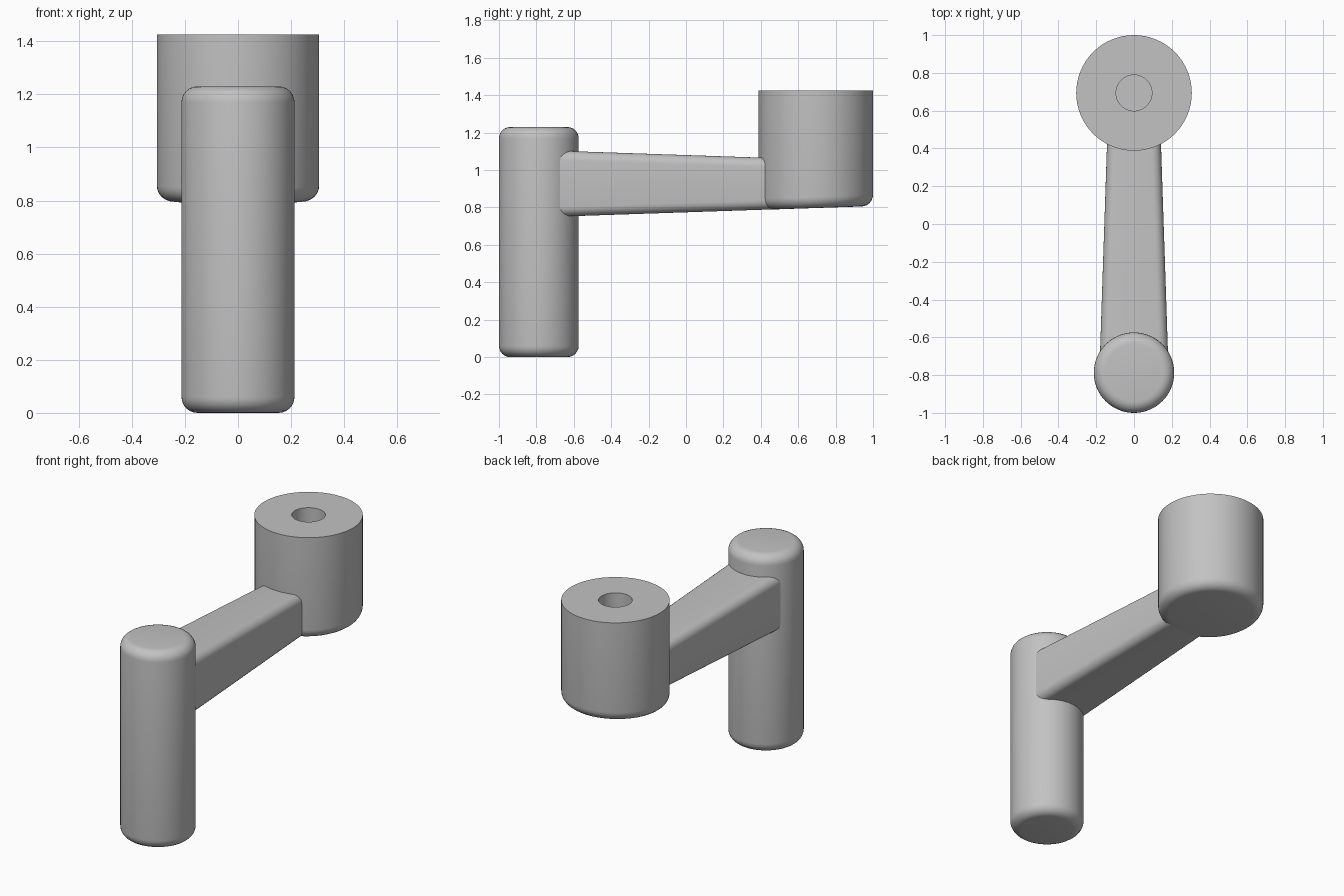
import bpy, bmesh, math
from mathutils import Vector

cube = bpy.data.objects.get("Cube")
if cube:
    bpy.data.objects.remove(cube)

grey = bpy.data.materials.new("plain_grey")
grey.use_nodes = True
colour = (0.54, 0.54, 0.54, 1)
grey.diffuse_color = colour
grey.node_tree.nodes["Principled BSDF"].inputs["Base Color"].default_value = colour


def finish(name, bm, location=(0, 0, 0)):
    bmesh.ops.recalc_face_normals(bm, faces=bm.faces)
    mesh = bpy.data.meshes.new(name)
    bm.to_mesh(mesh)
    bm.free()
    obj = bpy.data.objects.new(name, mesh)
    bpy.context.collection.objects.link(obj)
    obj.location = location
    mesh.materials.append(grey)
    bpy.ops.object.select_all(action="DESELECT")
    bpy.context.view_layer.objects.active = obj
    obj.select_set(True)
    bpy.ops.object.shade_smooth_by_angle(angle=math.radians(35))
    return obj


def fillet(radius, z, r, start, steps=6):
    """Quarter-round profile points about (radius, z), from angle start upwards."""
    angles = [start + math.pi / 2 * i / steps for i in range(steps + 1)]
    return [(radius + r * math.cos(a), z + r * math.sin(a)) for a in angles]


def lathe(profile, sides=64):
    bm = bmesh.new()
    verts = [bm.verts.new((r, 0, z)) for r, z in profile]
    edges = [bm.edges.new(pair) for pair in zip(verts, verts[1:])]
    bmesh.ops.spin(bm, geom=verts + edges, cent=(0, 0, 0), axis=(0, 0, 1),
                   angle=math.tau, steps=sides, use_duplicate=False)
    bmesh.ops.remove_doubles(bm, verts=bm.verts, dist=1e-4)
    return bm


# Upright grip with rounded ends
R, H, F = 0.213, 1.23, 0.06
grip = [(0, 0)] + fillet(R - F, F, F, -math.pi / 2) + fillet(R - F, H - F, F, 0) + [(0, H)]
finish("grip", lathe(grip), (0, -0.787, 0))

# Hub: blind bore in the top, rounded bottom edge, underside in line with the arm
HUB_Y, HUB_R, BORE = 0.694, 0.306, 0.095
BASE, TOP, SLOPE = 0.797, 1.425, 0.034
hub = ([(0, BASE)] + fillet(HUB_R - F, BASE + F, F, -math.pi / 2)
       + [(HUB_R, TOP), (BORE, TOP), (BORE, TOP - 0.35), (0, TOP - 0.35)])
bm = lathe(hub)
for v in bm.verts:
    if v.co.z < BASE + F + 0.01:
        v.co.z += SLOPE * v.co.y
finish("hub", bm, (0, HUB_Y, 0))

# Tapered arm with rounded long edges, ending inside grip and hub
bm = bmesh.new()
bmesh.ops.create_cube(bm, size=2)
for v in bm.verts:
    side, end, up = v.co
    y = -0.76 if end < 0 else 0.5
    half_width = 0.157 - 0.0335 * y
    z = 1.08 - SLOPE * y if up > 0 else 0.774 + SLOPE * y
    v.co = Vector((side * half_width, y, z))
long_edges = [e for e in bm.edges if abs(e.verts[0].co.y - e.verts[1].co.y) > 0.5]
bmesh.ops.bevel(bm, geom=long_edges, offset=0.05, segments=6, profile=0.5, affect="EDGES")
finish("arm", bm)
